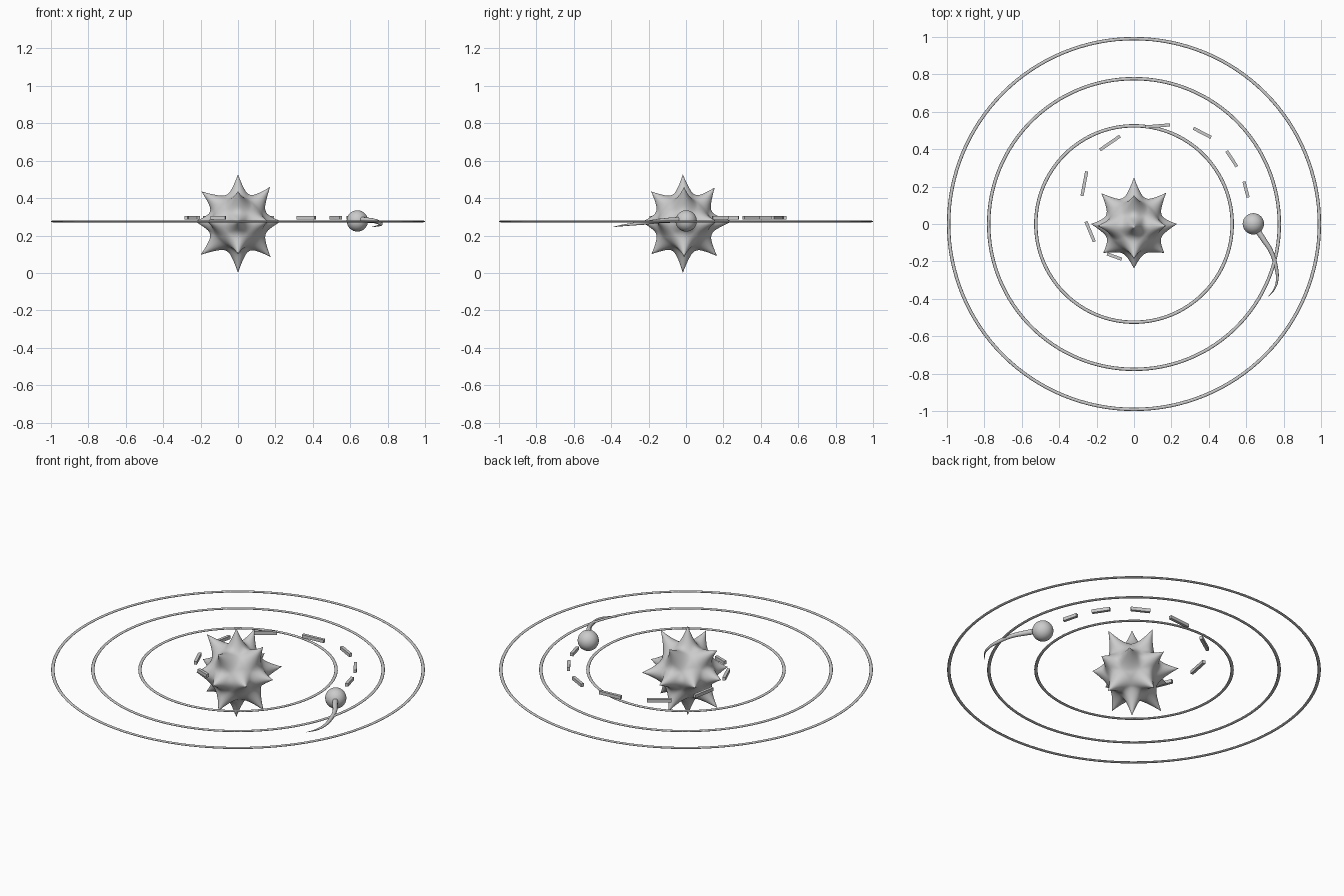
import bpy, bmesh, math
from mathutils import Vector

if "Cube" in bpy.data.objects:
    bpy.data.objects.remove(bpy.data.objects["Cube"])


def add_mesh(name, bm):
    me = bpy.data.meshes.new(name)
    bm.to_mesh(me)
    bm.free()
    for p in me.polygons:
        p.use_smooth = True
    ob = bpy.data.objects.new(name, me)
    bpy.context.collection.objects.link(ob)
    return ob


# Spiky star: cube-sphere pulled out to 18 tips (6 axes + 12 diagonals)
centre = Vector((0, -0.012, 0.268))
base_r = 0.15
tips = {
    (0, 0, 1): (0, -.017, .527), (0, 0, -1): (0, -.017, 0),
    (1, 0, 0): (.23, 0, .276), (-1, 0, 0): (-.23, 0, .276),
    (0, 1, 0): (0, .25, .277), (0, -1, 0): (0, -.238, .272),
    (1, 0, 1): (.172, -.01, .46), (-1, 0, 1): (-.197, -.01, .436),
    (1, 0, -1): (.174, -.01, .085), (-1, 0, -1): (-.2, -.01, .097),
    (0, 1, 1): (0, .154, .457), (0, -1, 1): (0, -.187, .436),
    (0, 1, -1): (0, .166, .09), (0, -1, -1): (0, -.185, .1),
    (1, 1, 0): (.172, .167, .276), (-1, 1, 0): (-.175, .165, .276),
    (1, -1, 0): (.162, -.155, .276), (-1, -1, 0): (-.165, -.155, .276),
}
spikes = []
for d, t in tips.items():
    d = Vector(d).normalized()
    spikes.append((d, Vector(t) - centre - d * base_r))

bm = bmesh.new()
bmesh.ops.create_cube(bm, size=2)
bmesh.ops.subdivide_edges(bm, edges=bm.edges[:], cuts=39, use_grid_fill=True)
reach = math.radians(30)
for v in bm.verts:
    d = Vector([math.tan(c * math.pi / 4) for c in v.co]).normalized()
    p = centre + d * base_r
    for axis, pull in spikes:
        a = d.angle(axis, 0)
        if a < reach:
            p += pull * (1 - a / reach) ** 2
    v.co = p
add_mesh("spiky_star", bm)

# Orbit rings
for name, r in (("inner", .525), ("middle", .777), ("outer", .991)):
    bpy.ops.mesh.primitive_torus_add(major_radius=r, minor_radius=.009,
                                     major_segments=128, minor_segments=8,
                                     location=(0, 0, .275))
    ring = bpy.context.object
    ring.name = name + "_orbit_ring"
    ring.scale.z = .5
    bpy.ops.object.shade_smooth()

# Dashed trajectory: small bars
dashes = [
    (.588, .227, .61, .142), (.495, .39, .55, .307), (.318, .512, .412, .463),
    (.06, .519, .193, .53), (-.182, .396, -.075, .47), (-.278, .15, -.253, .281),
    (-.257, .013, -.212, -.095), (-.144, -.16, -.066, -.188),
]
for i, (x0, y0, x1, y1) in enumerate(dashes):
    bpy.ops.mesh.primitive_cube_add(size=1, location=((x0 + x1) / 2, (y0 + y1) / 2, .294),
                                    rotation=(0, 0, math.atan2(y1 - y0, x1 - x0)))
    bar = bpy.context.object
    bar.name = f"path_dash_{i + 1}"
    bar.scale = (math.hypot(x1 - x0, y1 - y0), .017, .019)

# Small travelling ball
bpy.ops.mesh.primitive_uv_sphere_add(segments=32, ring_count=16, radius=.057,
                                     location=(.638, .001, .278))
bpy.context.object.name = "travelling_ball"
bpy.ops.object.shade_smooth()

# Curved tapering tail
cu = bpy.data.curves.new("ball_tail", "CURVE")
cu.dimensions = "3D"
cu.bevel_depth = .016
cu.bevel_resolution = 3
cu.use_fill_caps = True
path = [(.65, -.02, .284, 1), (.692, -.082, .282, .9), (.732, -.145, .277, .75),
        (.757, -.22, .268, .65), (.766, -.29, .26, .45), (.752, -.345, .253, .28),
        (.718, -.388, .246, .06)]
sp = cu.splines.new("BEZIER")
sp.bezier_points.add(len(path) - 1)
for bp, (x, y, z, r) in zip(sp.bezier_points, path):
    bp.co = (x, y, z)
    bp.radius = r
    bp.handle_left_type = bp.handle_right_type = "AUTO"
bpy.context.collection.objects.link(bpy.data.objects.new("ball_tail", cu))
